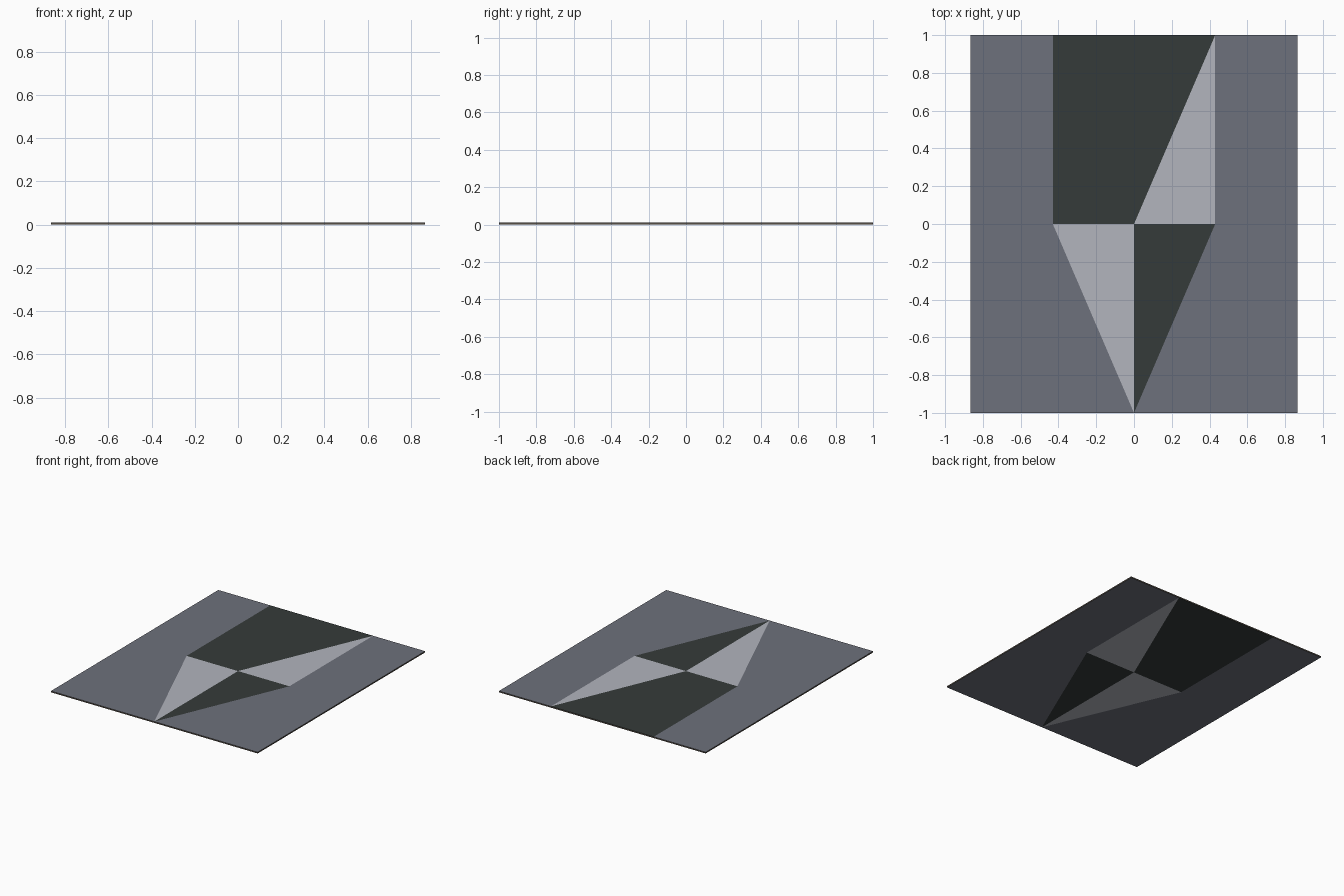
import bpy, bmesh
from mathutils import Vector

if "Cube" in bpy.data.objects:
    bpy.data.objects.remove(bpy.data.objects["Cube"])

HALF_X, HALF_Y, THICK = 0.865, 1.0, 0.01
W = 0.43                       # half width of the central motif


def material(name, rgb):
    m = bpy.data.materials.new(name)
    m.diffuse_color = (*rgb, 1)
    m.use_nodes = True
    m.node_tree.nodes["Principled BSDF"].inputs["Base Color"].default_value = m.diffuse_color
    return m


mats = [material("slate_grey", (0.155, 0.165, 0.20)),
        material("light_grey", (0.445, 0.46, 0.51)),
        material("charcoal", (0.036, 0.044, 0.042)),
        material("dark_brown_edge", (0.09, 0.075, 0.06))]

# Flat rectangular sheet
bm = bmesh.new()
bm.faces.new([bm.verts.new((x, y, 0)) for x, y in
              ((-HALF_X, -HALF_Y), (HALF_X, -HALF_Y), (HALF_X, HALF_Y), (-HALF_X, HALF_Y))])


def cut(a, b, inside=lambda c: True):
    """Split the chosen faces along the line through a and b."""
    faces = [f for f in bm.faces if inside(f.calc_center_median())]
    geom = set(faces)
    for f in faces:
        geom.update(f.edges)
        geom.update(f.verts)
    d = Vector((b[0] - a[0], b[1] - a[1], 0))
    bmesh.ops.bisect_plane(bm, geom=list(geom), dist=1e-5,
                           plane_co=(a[0], a[1], 0), plane_no=(-d.y, d.x, 0))


# Straight seams, then the three diagonal seams
for x in (-W, W):
    cut((x, -1), (x, 1))
cut((-1, 0), (1, 0), lambda c: abs(c.x) < W)
cut((0, -1), (0, 1), lambda c: abs(c.x) < W)
cut((0, 0), (W, 1), lambda c: 0 < c.x < W and c.y > 0)
cut((0, -1), (W, 0), lambda c: 0 < c.x < W and c.y < 0)
cut((0, -1), (-W, 0), lambda c: -W < c.x < 0 and c.y < 0)

# Colour each cell by its position
for f in bm.faces:
    c = f.calc_center_median()
    if abs(c.x) > W:
        f.material_index = 0
    elif c.y > 0:
        f.material_index = 1 if c.y < c.x / W else 2
    elif c.y < abs(c.x) / W - 1:
        f.material_index = 0
    else:
        f.material_index = 1 if c.x < 0 else 2

bmesh.ops.recalc_face_normals(bm, faces=bm.faces)
if bm.faces[:][0].normal.z < 0:
    bmesh.ops.reverse_faces(bm, faces=bm.faces)
mesh = bpy.data.meshes.new("inlaid_panel")
bm.to_mesh(mesh)
bm.free()
panel = bpy.data.objects.new("inlaid_panel", mesh)
bpy.context.collection.objects.link(panel)
for m in mats:
    mesh.materials.append(m)

# Thickness, with the brown rim
solid = panel.modifiers.new("thickness", "SOLIDIFY")
solid.thickness = THICK
solid.offset = 1
solid.material_offset_rim = 3
